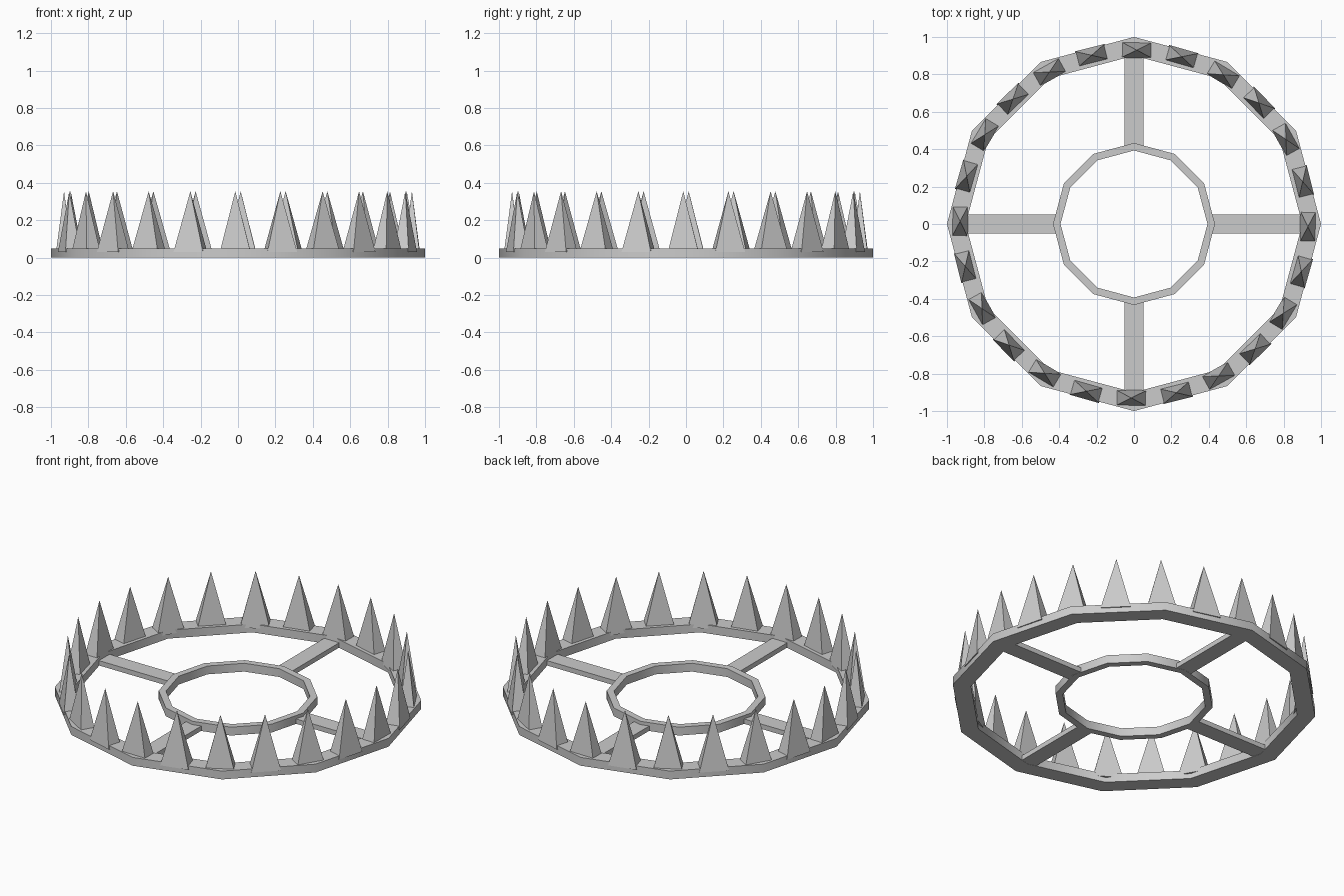
import bpy, bmesh, math
from mathutils import Matrix, Vector

cube = bpy.data.objects.get("Cube")
if cube:
    bpy.data.objects.remove(cube, do_unlink=True)

steel = bpy.data.materials.new("grey steel")
steel.use_nodes = True
GREY = (0.6, 0.6, 0.6, 1)
steel.diffuse_color = GREY
steel.node_tree.nodes["Principled BSDF"].inputs["Base Color"].default_value = GREY


def finish(name, bm, smooth=False):
    bmesh.ops.recalc_face_normals(bm, faces=bm.faces)
    mesh = bpy.data.meshes.new(name)
    bm.to_mesh(mesh)
    bm.free()
    mesh.materials.append(steel)
    obj = bpy.data.objects.new(name, mesh)
    bpy.context.collection.objects.link(obj)
    if smooth:
        bpy.ops.object.select_all(action="DESELECT")
        obj.select_set(True)
        bpy.context.view_layer.objects.active = obj
        bpy.ops.object.shade_smooth_by_angle(angle=math.radians(40))
    return obj


def ring(name, outer, inner, height, sides=12):
    """Flat-topped ring with a rectangular section."""
    bm = bmesh.new()
    section = [(outer, 0), (outer, height), (inner, height), (inner, 0)]
    loops = []
    for i in range(sides):
        turn = Matrix.Rotation(math.tau * i / sides, 3, "Z")
        loops.append([bm.verts.new(turn @ Vector((r, 0, z))) for r, z in section])
    for i in range(sides):
        a, b = loops[i], loops[(i + 1) % sides]
        for j in range(4):
            k = (j + 1) % 4
            bm.faces.new((a[j], b[j], b[k], a[k]))
    return finish(name, bm, smooth=True)


# Outer rim and inner hub ring
ring("outer_ring", 1.0, 0.9, 0.05)
ring("inner_ring", 0.433, 0.393, 0.05)

# Four thin spokes joining the rings
for i, side in enumerate(("left", "back", "right", "front")):
    bm = bmesh.new()
    start, end, bottom, top = 0.41, 0.94, 0.001, 0.03
    place = Matrix.Translation(((start + end) / 2, 0, (bottom + top) / 2))
    size = Matrix.Diagonal((end - start, 0.1, top - bottom, 1))
    bmesh.ops.create_cube(bm, size=1, matrix=place @ size)
    bm.transform(Matrix.Rotation(math.tau * i / 4, 4, "Z"))
    finish(side + "_spoke", bm)

# Pyramid spikes around the rim, turned slightly off the corners
SPIKES = 24
for i in range(SPIKES):
    bm = bmesh.new()
    radial, along = 0.042, 0.082
    base = [bm.verts.new((0.93 + sx * radial, sy * along, 0.03))
            for sx, sy in ((-1, -1), (1, -1), (1, 1), (-1, 1))]
    tip = bm.verts.new((0.93, 0, 0.355))
    bm.faces.new(base)
    for j in range(4):
        bm.faces.new((base[j], base[(j + 1) % 4], tip))
    bm.transform(Matrix.Rotation(math.tau * i / SPIKES - math.radians(0.9), 4, "Z"))
    finish(f"spike_{i + 1}", bm)
